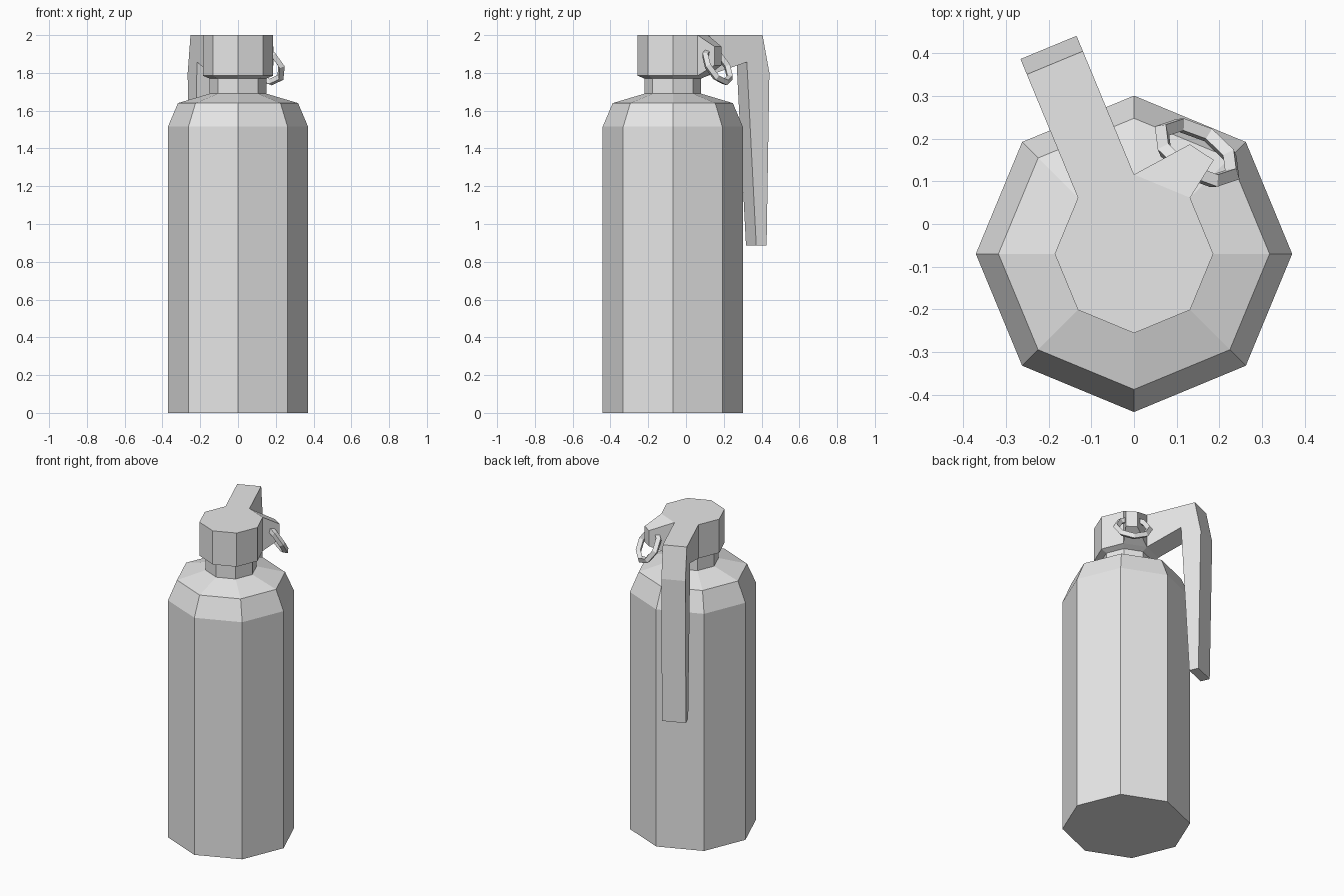
import bpy
import bmesh
from math import radians, sin, cos
from mathutils import Vector

cube = bpy.data.objects.get("Cube")
if cube:
    bpy.data.objects.remove(cube, do_unlink=True)

SIDES = 8
AXIS = Vector((0, -0.07, 0))   # centre line of the bottle
HEAD_R = 0.186
HEAD_LOW = 1.785
TOP = 2.0

grey = bpy.data.materials.new("plain_grey")
grey.use_nodes = True
grey.diffuse_color = (0.8, 0.8, 0.8, 1)
grey.node_tree.nodes["Principled BSDF"].inputs["Base Color"].default_value = (0.8, 0.8, 0.8, 1)


def finish(bm, name):
    bmesh.ops.recalc_face_normals(bm, faces=bm.faces)
    mesh = bpy.data.meshes.new(name)
    bm.to_mesh(mesh)
    bm.free()
    mesh.materials.append(grey)
    obj = bpy.data.objects.new(name, mesh)
    bpy.context.collection.objects.link(obj)
    return obj


def on_axis(radius, degrees, z):
    a = radians(degrees)
    return AXIS + Vector((radius * cos(a), radius * sin(a), z))


def loft(name, rings):
    """Join rings of points with quads and cap both ends."""
    bm = bmesh.new()
    loops = [[bm.verts.new(p) for p in ring] for ring in rings]
    for low, high in zip(loops, loops[1:]):
        n = len(low)
        for i in range(n):
            j = (i + 1) % n
            bm.faces.new((low[i], low[j], high[j], high[i]))
    bm.faces.new(loops[0][::-1])
    bm.faces.new(loops[-1])
    return finish(bm, name)


def lathe(name, profile):
    step = 360 / SIDES
    return loft(name, [[on_axis(r, i * step, z) for i in range(SIDES)] for r, z in profile])


# Bottle with sloped shoulder and neck
lathe("body", [(0.371, 0), (0.371, 1.515), (0.318, 1.64), (0.15, 1.69), (0.15, 1.78)])

# Valve head
lathe("head", [(0.15, 1.77), (HEAD_R, HEAD_LOW), (HEAD_R, TOP)])

# Bent lever, as wide as one side of the head
out = Vector((cos(radians(112.5)), sin(radians(112.5)), 0))
across = Vector((-out.y, out.x, 0)) * HEAD_R * sin(radians(22.5))
reach = HEAD_R * cos(radians(22.5))
lever = [(reach, TOP), (0.485, TOP), (0.524, 1.8), (0.508, 0.885),
         (0.449, 0.885), (0.395, 1.857), (reach, HEAD_LOW)]
loft("lever", [[AXIS + out * s + across * side + Vector((0, 0, z)) for s, z in lever]
               for side in (-1, 1)])

# Tapered tab that holds the pull ring
tab_a, tab_b = (0.187, 0.15), (0.131, 0.187)
loft("ring_tab", [
    [on_axis(HEAD_R, 45, HEAD_LOW), on_axis(HEAD_R, 90, HEAD_LOW),
     on_axis(HEAD_R, 90, TOP), on_axis(HEAD_R, 45, TOP)],
    [Vector((*tab_a, 1.84)), Vector((*tab_b, 1.84)),
     Vector((*tab_b, 1.94)), Vector((*tab_a, 1.94))],
])

# Pull ring
tilt = Vector((0.45, 0.72, 0.5)).to_track_quat('Z', 'Y').to_euler()
bpy.ops.mesh.primitive_torus_add(major_segments=8, minor_segments=4, major_radius=0.097,
                                 minor_radius=0.02, location=(0.148, 0.167, 1.835), rotation=tilt)
ring = bpy.context.object
ring.name = "pull_ring"
ring.data.materials.append(grey)
for poly in ring.data.polygons:
    poly.use_smooth = False
